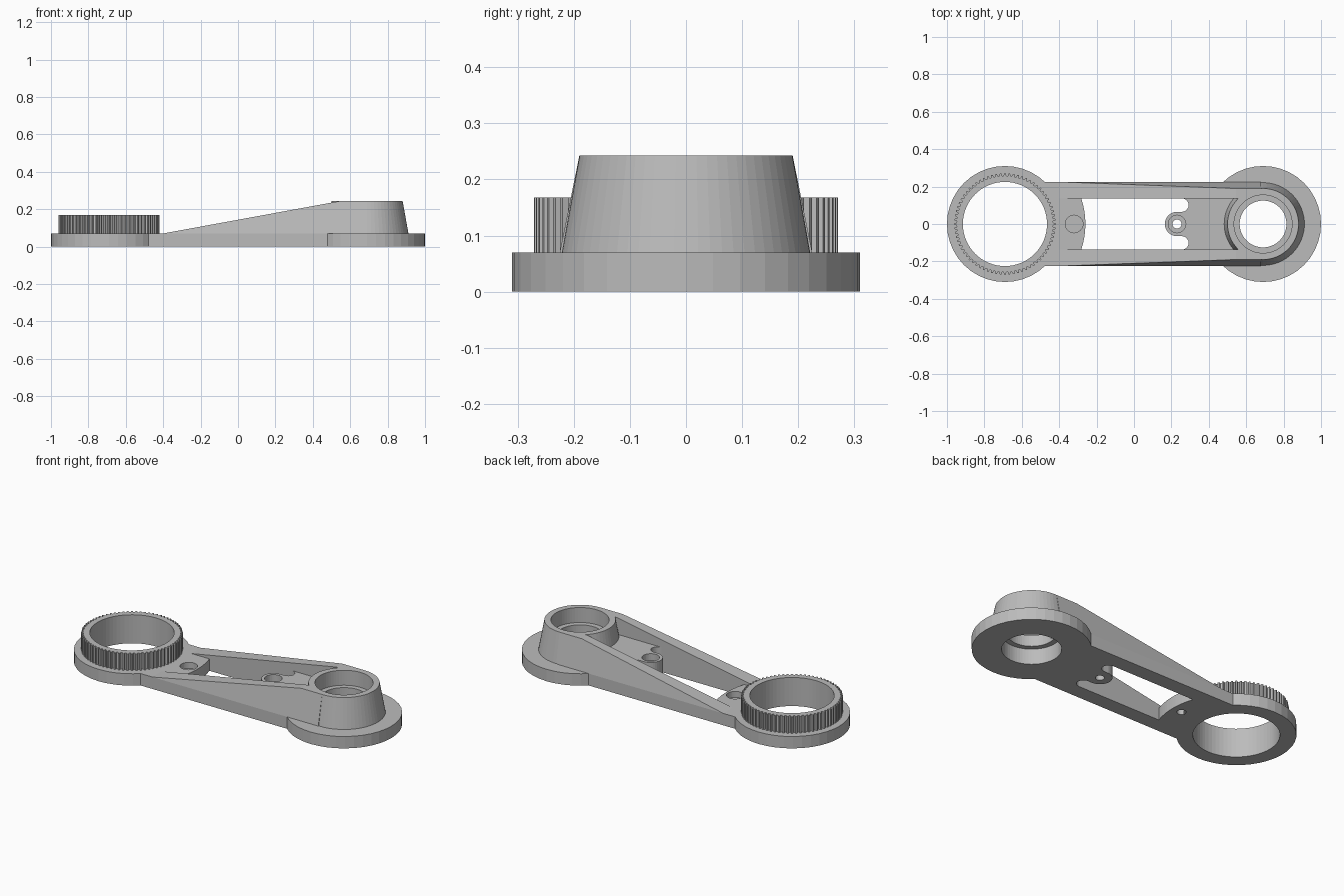
import bpy
import bmesh
from math import sin, cos, pi, asin

if "Cube" in bpy.data.objects:
    bpy.data.objects.remove(bpy.data.objects["Cube"], do_unlink=True)

grey = bpy.data.materials.new("plain_grey")
grey.use_nodes = True
grey.diffuse_color = (0.5, 0.5, 0.5, 1)
grey.node_tree.nodes["Principled BSDF"].inputs["Base Color"].default_value = (0.5, 0.5, 0.5, 1)

BASE, TOP, RING_TOP = 0.07, 0.243, 0.168   # main heights
END = 0.69                                 # distance of each end from the middle
HALF, INNER, DRAFT = 0.225, 0.137, 0.035   # arm half width, pocket half width, draft


def arc(cx, cy, r, a0, a1, n):
    return [(cx + r * cos(a0 + (a1 - a0) * i / n),
             cy + r * sin(a0 + (a1 - a0) * i / n)) for i in range(n + 1)]


def circle(cx, r, n=64):
    return arc(cx, 0, r, 0, 2 * pi, n)[:-1]


def rect(x0, x1, y):
    return [(x0, -y), (x1, -y), (x1, y), (x0, y)]


def solid(name, bottom, top):
    """Closed loft between two matching loops of 3D points."""
    bm = bmesh.new()
    a = [bm.verts.new(p) for p in bottom]
    b = [bm.verts.new(p) for p in top]
    bm.faces.new(a[::-1])
    bm.faces.new(b)
    for i in range(len(a)):
        j = (i + 1) % len(a)
        bm.faces.new((a[i], a[j], b[j], b[i]))
    bmesh.ops.recalc_face_normals(bm, faces=bm.faces)
    mesh = bpy.data.meshes.new(name)
    bm.to_mesh(mesh)
    bm.free()
    mesh.materials.append(grey)
    ob = bpy.data.objects.new(name, mesh)
    bpy.context.scene.collection.objects.link(ob)
    return ob


def prism(name, outline, z0, z1, upper=None):
    return solid(name, [(x, y, z0) for x, y in outline],
                 [(x, y, z1) for x, y in upper or outline])


def combine(ob, other, operation):
    """Apply one boolean and remove the second solid."""
    mod = ob.modifiers.new("boolean", 'BOOLEAN')
    mod.operation, mod.solver, mod.object = operation, 'EXACT', other
    graph = bpy.context.evaluated_depsgraph_get()
    graph.update()
    mesh = bpy.data.meshes.new_from_object(ob.evaluated_get(graph))
    ob.modifiers.clear()
    ob.data = mesh
    bpy.data.objects.remove(other, do_unlink=True)


def cut(ob, outline, z0, z1):
    combine(ob, prism("cutter", outline, z0, z1), 'DIFFERENCE')


# Drafted arm rising toward the bearing end
x_end = END - 0.01
arm = prism("arm_body", rect(-0.5, x_end, HALF), BASE, TOP,
            rect(-0.5, x_end, HALF - DRAFT))
slope = [(-0.8, BASE), (-0.4, BASE), (0.545, TOP), (0.545, 0.4), (-0.8, 0.4)]
combine(arm, solid("cutter", [(x, -0.5, z) for x, z in slope],
                   [(x, 0.5, z) for x, z in slope]), 'DIFFERENCE')
combine(arm, prism("arm_plate", rect(-0.6, x_end, HALF), 0, BASE), 'UNION')

# Pocket floors: low at the geared end, higher at the bearing end
cut(arm, rect(-0.55, -0.1, INNER), BASE, 0.5)
cut(arm, rect(0, END + 0.1, INNER), 0.145, 0.5)

# Window with a curved left edge and a rounded screw tab on the right
tab, notch = 0.065, 0.036
bend = asin(INNER / 0.43)
upper_notch = arc(0.256, INNER - notch, notch, pi / 2, -pi / 2, 10)
lower_notch = [(x, -y) for x, y in upper_notch[::-1]]
window = (arc(-END, 0, 0.43, -bend, bend, 12) + upper_notch
          + arc(0.23, 0, tab, pi / 2, 3 * pi / 2, 16) + lower_notch)
cut(arm, window, -0.1, 0.5)

# Bearing boss and the two end discs
combine(arm, prism("bearing_boss", circle(END, HALF), BASE - 0.02, TOP,
                   circle(END, HALF - DRAFT)), 'UNION')
for x in (-END, END):
    combine(arm, prism("end_disc", circle(x, 0.31, 40), 0, BASE), 'UNION')

# Bores: large opening, bearing seats with a middle lip
cut(arm, circle(-END, 0.225), -0.1, 0.5)
cut(arm, circle(END, 0.125), -0.1, 0.5)
cut(arm, circle(END, 0.155), 0.155, 0.5)
cut(arm, circle(END, 0.155), -0.1, 0.09)

# Screw holes with counterbores
for x, seat in ((-0.32, 0.035), (0.23, 0.105)):
    cut(arm, circle(x, 0.024, 24), -0.1, 0.5)
    cut(arm, circle(x, 0.047, 32), seat, 0.5)
arm.name = "link_arm"

# Toothed ring on the other end
teeth = 72
outline = []
for i in range(teeth):
    for step, r in ((-0.32, 0.258), (-0.17, 0.271), (0.17, 0.271), (0.32, 0.258)):
        a = 2 * pi * (i + step) / teeth
        outline.append((-END + r * cos(a), r * sin(a)))
ring = prism("toothed_ring", outline, BASE, RING_TOP)
cut(ring, circle(-END, 0.225), 0, 0.5)
